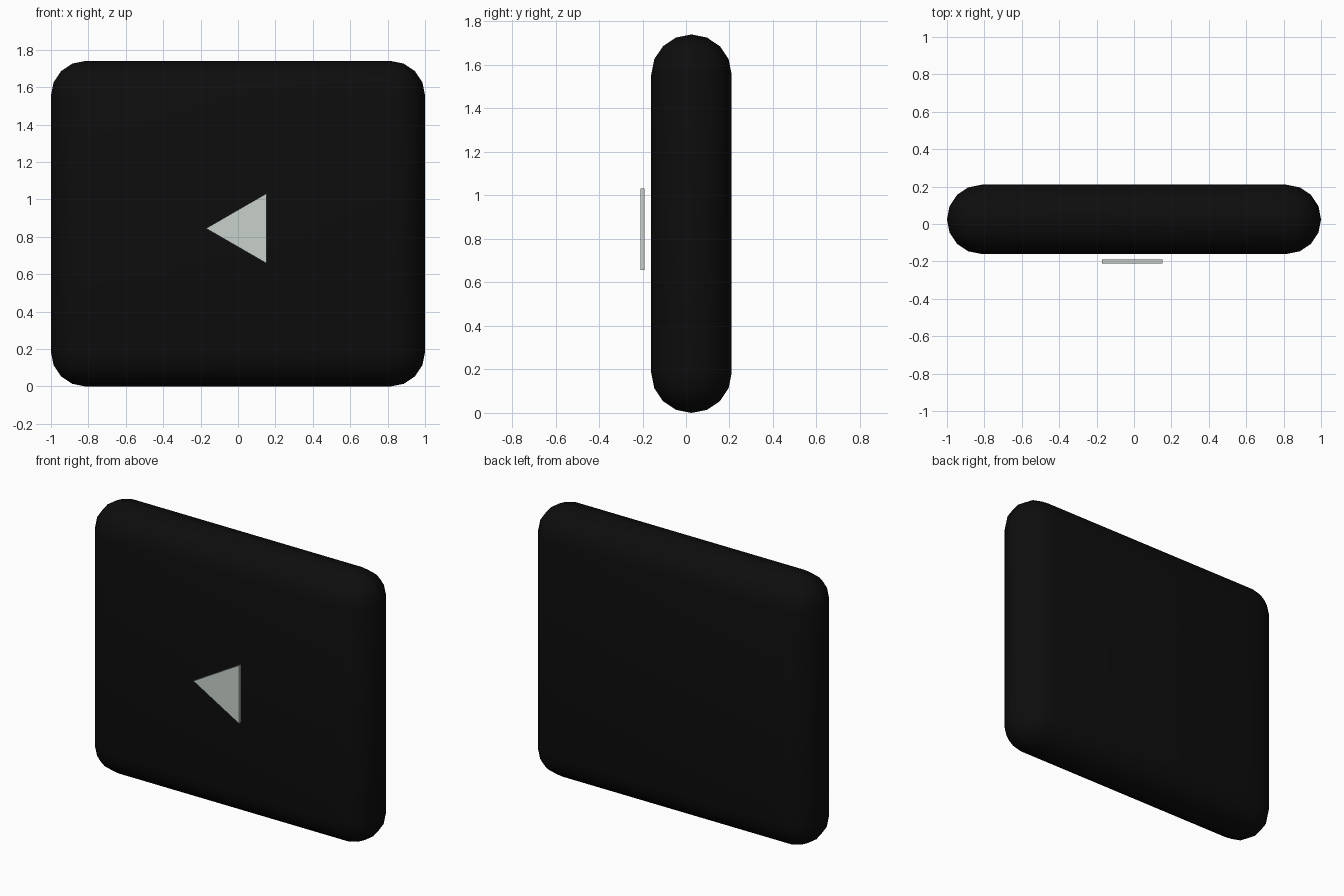
import bpy
import bmesh
from math import cos, sin, pi

if "Cube" in bpy.data.objects:
    bpy.data.objects.remove(bpy.data.objects["Cube"])


def finish(name, bm, color):
    bmesh.ops.recalc_face_normals(bm, faces=bm.faces)
    mesh = bpy.data.meshes.new(name)
    bm.to_mesh(mesh)
    bm.free()
    mat = bpy.data.materials.new(name + "_colour")
    mat.diffuse_color = color
    mat.use_nodes = True
    mat.node_tree.nodes["Principled BSDF"].inputs["Base Color"].default_value = mat.diffuse_color
    mesh.materials.append(mat)
    obj = bpy.data.objects.new(name, mesh)
    bpy.context.collection.objects.link(obj)
    return obj


# Rounded slab: box with fully rounded edges
W, D, H = 2.0, 0.37, 1.74
bm = bmesh.new()
bmesh.ops.create_cube(bm, size=1)
bmesh.ops.scale(bm, vec=(W, D, H), verts=bm.verts)
bmesh.ops.translate(bm, vec=(0, 0.025, H / 2), verts=bm.verts)
slab = finish("slab", bm, (0.004, 0.004, 0.004, 1))
bevel = slab.modifiers.new("rounding", 'BEVEL')
bevel.width = D / 2 - 0.0005
bevel.segments = 4
bevel.limit_method = 'NONE'
slab.data.polygons.foreach_set("use_smooth", [True] * len(slab.data.polygons))

# Flat triangular plate floating in front, pointing to -x
R = 0.216
bm = bmesh.new()
verts = [bm.verts.new((0.045 + R * cos(pi + i * 2 * pi / 3), -0.21,
                       0.845 + R * sin(pi + i * 2 * pi / 3))) for i in range(3)]
face = bm.faces.new(verts)
ext = bmesh.ops.extrude_face_region(bm, geom=[face], use_keep_orig=True)
bmesh.ops.translate(bm, vec=(0, 0.02, 0),
                    verts=[v for v in ext["geom"] if isinstance(v, bmesh.types.BMVert)])
finish("triangle_plate", bm, (0.58, 0.64, 0.6, 1))
